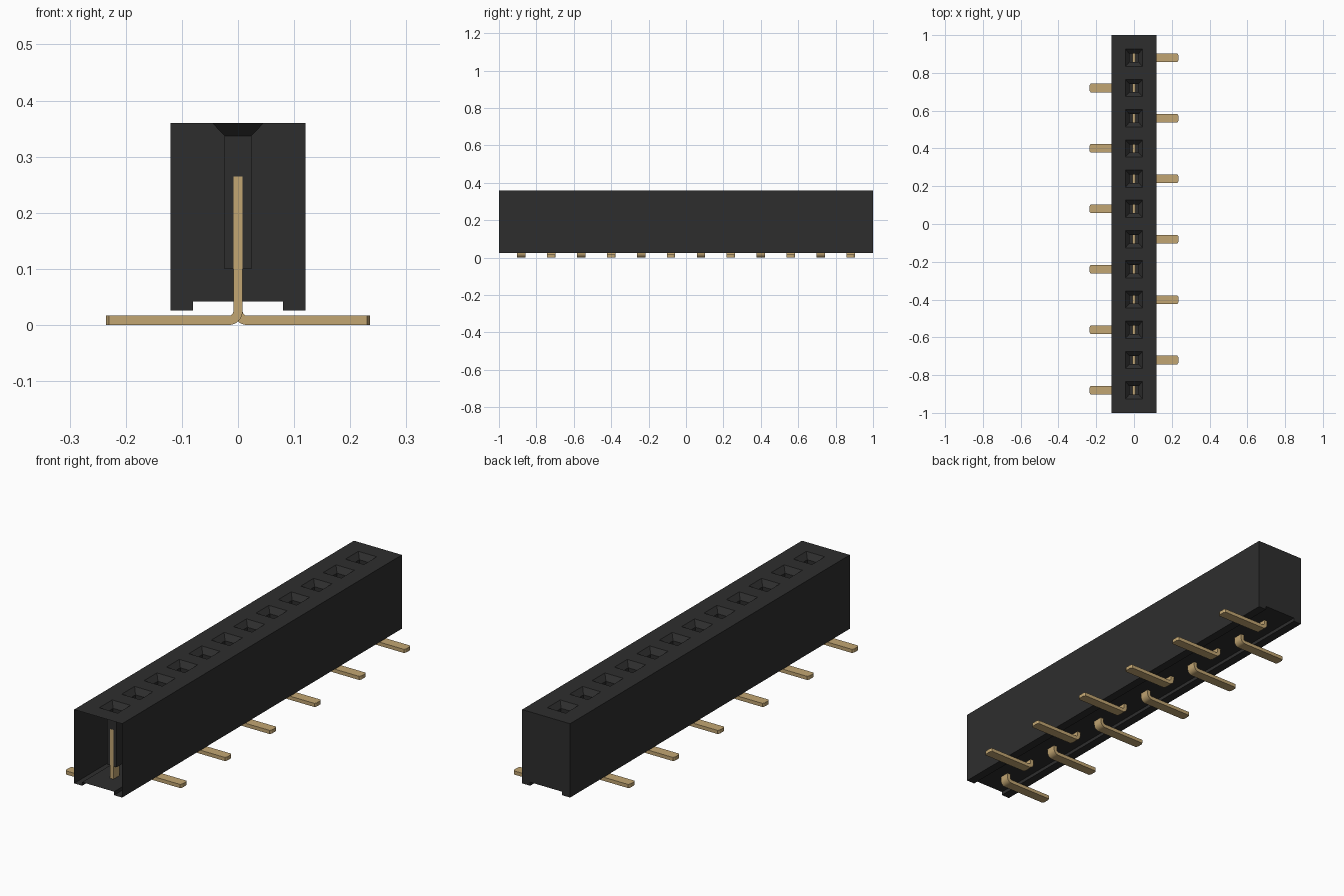
import bpy, bmesh, math
from mathutils import Vector

if "Cube" in bpy.data.objects:
    bpy.data.objects.remove(bpy.data.objects["Cube"])


def material(name, rgb):
    m = bpy.data.materials.new(name)
    m.diffuse_color = (*rgb, 1)
    m.use_nodes = True
    m.node_tree.nodes["Principled BSDF"].inputs["Base Color"].default_value = (*rgb, 1)
    return m


black = material("black plastic", (0.027, 0.027, 0.027))
gold = material("gold metal", (0.54, 0.38, 0.17))

PITCH, COUNT = 0.16, 12
YS = [(i - (COUNT - 1) / 2) * PITCH for i in range(COUNT)]
TOP, W = 0.36, 0.12


def face(bm, pts, toward):
    """Add a face whose normal points along the given direction."""
    f = bm.faces.new([bm.verts.new(p) for p in pts])
    f.normal_update()
    if f.normal.dot(Vector(toward)) < 0:
        f.normal_flip()


def finish(bm, name, mat):
    bmesh.ops.remove_doubles(bm, verts=bm.verts, dist=1e-5)
    me = bpy.data.meshes.new(name)
    bm.to_mesh(me)
    bm.free()
    me.materials.append(mat)
    ob = bpy.data.objects.new(name, me)
    bpy.context.collection.objects.link(ob)
    return ob


# Housing: thin shell, open at the front end, with a recess between two rails
bm = bmesh.new()
section = [(-W, TOP), (-W, 0.026), (-0.08, 0.026), (-0.08, 0.042),
           (0.08, 0.042), (0.08, 0.026), (W, 0.026), (W, TOP)]
for (x0, z0), (x1, z1) in zip(section, section[1:]):
    out = (z1 - z0, 0, x0 - x1)
    face(bm, [(x0, -1, z0), (x1, -1, z1), (x1, 1, z1), (x0, 1, z0)], out)
face(bm, [(x, 1, z) for x, z in section], (0, 1, 0))


def top_patch(x0, x1, y0, y1):
    face(bm, [(x0, y0, TOP), (x1, y0, TOP), (x1, y1, TOP), (x0, y1, TOP)], (0, 0, 1))


# Top surface left between the sockets
F = 0.046
top_patch(-W, -F, -1, 1)
top_patch(F, W, -1, 1)
edges = [-1] + [y + d for y in YS for d in (-F, F)] + [1]
for y0, y1 in zip(edges[::2], edges[1::2]):
    top_patch(-F, F, y0, y1)

# Sockets: sloped mouth, straight shaft and floor
rings = [(F, F, TOP), (0.024, 0.022, 0.337), (0.024, 0.022, 0.1)]
for y in YS:
    loops = [[Vector((sx * hx, y + sy * hy, z))
              for sx, sy in ((-1, -1), (1, -1), (1, 1), (-1, 1))] for hx, hy, z in rings]
    for a, b in zip(loops, loops[1:]):
        for i in range(4):
            j = (i + 1) % 4
            mid = (a[i] + a[j]) / 2
            face(bm, [a[i], a[j], b[j], b[i]], (-mid.x, y - mid.y, 0))
    face(bm, loops[-1], (0, 0, 1))
finish(bm, "housing", black)

# Contact pins: bent strips with tapered tips, alternating sides
T, R, HALF = 0.0165, 0.008, 0.0225
cx, cz = T / 2 + R, T + R
stations = [(T / 2, 0.265, -T / 2, 0.265, HALF)]
for k in range(7):
    a = math.pi * (1 + k / 12)
    c, s = math.cos(a), math.sin(a)
    stations.append((cx + R * c, cz + R * s, cx + (R + T) * c, cz + (R + T) * s, HALF))
stations += [(0.230, T, 0.230, 0, HALF), (0.235, T, 0.235, 0, 0.014)]

for n, y in enumerate(YS):
    side = -1 if n % 2 == 0 else 1
    bm = bmesh.new()
    loops = [[bm.verts.new(p) for p in ((side * xi, y - h, zi), (side * xi, y + h, zi),
                                        (side * xo, y + h, zo), (side * xo, y - h, zo))]
             for xi, zi, xo, zo, h in stations]
    for a, b in zip(loops, loops[1:]):
        for i in range(4):
            j = (i + 1) % 4
            bm.faces.new([a[i], a[j], b[j], b[i]])
    bm.faces.new(loops[0])
    bm.faces.new(loops[-1])
    bmesh.ops.recalc_face_normals(bm, faces=bm.faces)
    pin = finish(bm, f"contact_pin_{n + 1}", gold)
    bpy.ops.object.select_all(action="DESELECT")
    pin.select_set(True)
    bpy.context.view_layer.objects.active = pin
    bpy.ops.object.shade_smooth_by_angle(angle=math.radians(30))
